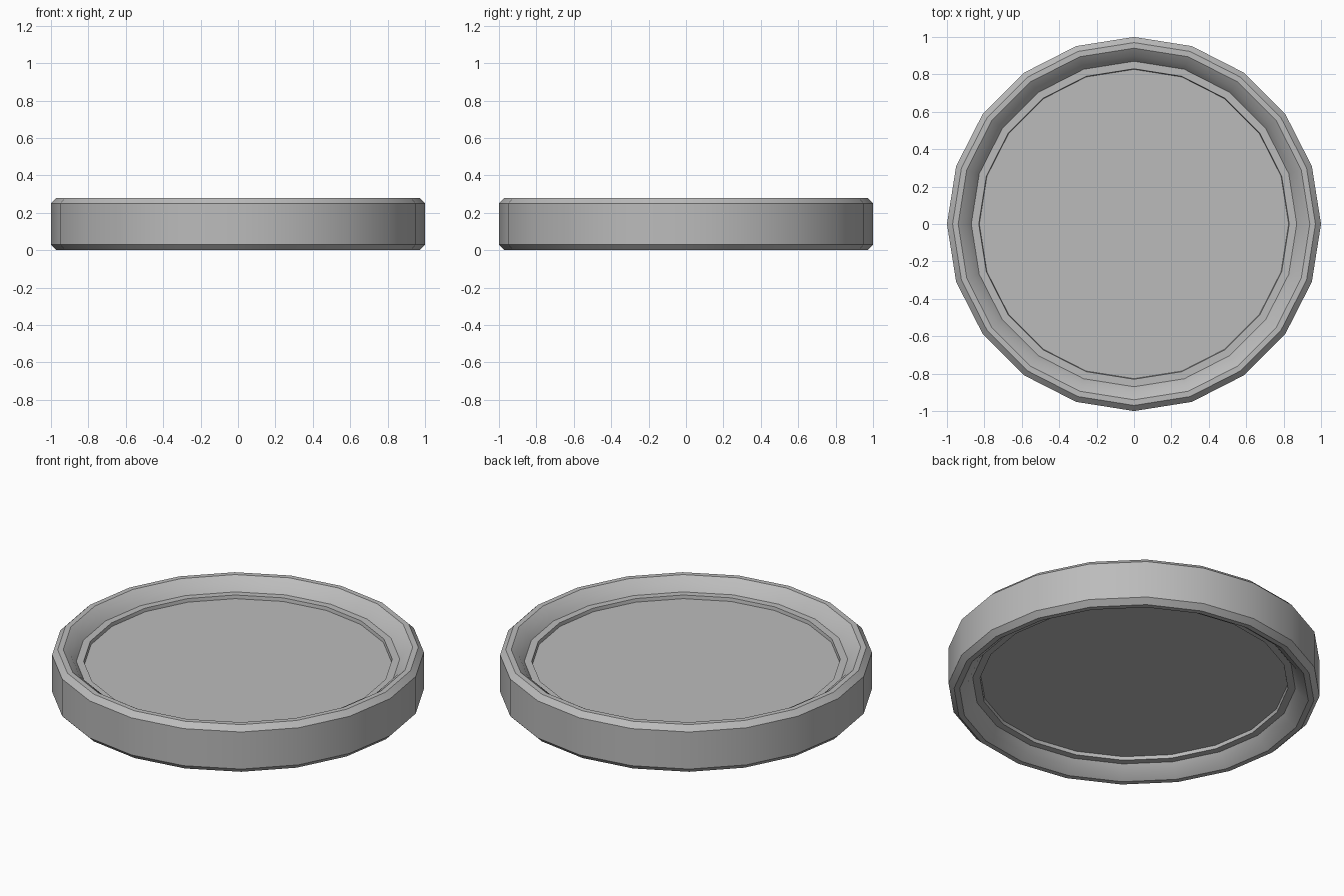
import bpy
import bmesh
import math

SIDES = 20

cube = bpy.data.objects.get("Cube")
if cube:
    bpy.data.objects.remove(cube, do_unlink=True)

grey = bpy.data.materials.new("plain grey")
grey.use_nodes = True
grey.diffuse_color = (0.5, 0.5, 0.5, 1)
grey.node_tree.nodes["Principled BSDF"].inputs["Base Color"].default_value = (0.5, 0.5, 0.5, 1)


def lathe(name, profile, closed):
    """Revolve (radius, height) points around z; cap the ends if not closed."""
    bm = bmesh.new()
    rings = []
    for r, z in profile:
        angles = [2 * math.pi * i / SIDES for i in range(SIDES)]
        rings.append([bm.verts.new((r * math.cos(a), r * math.sin(a), z)) for a in angles])
    pairs = list(zip(rings, rings[1:]))
    if closed:
        pairs.append((rings[-1], rings[0]))
    else:
        bm.faces.new(rings[0])
        bm.faces.new(rings[-1])
    for low, high in pairs:
        for i in range(SIDES):
            j = (i + 1) % SIDES
            bm.faces.new((low[i], low[j], high[j], high[i]))
    bmesh.ops.recalc_face_normals(bm, faces=bm.faces)
    mesh = bpy.data.meshes.new(name)
    bm.to_mesh(mesh)
    bm.free()
    mesh.materials.append(grey)
    obj = bpy.data.objects.new(name, mesh)
    bpy.context.collection.objects.link(obj)
    bpy.ops.object.select_all(action="DESELECT")
    obj.select_set(True)
    bpy.context.view_layer.objects.active = obj
    bpy.ops.object.shade_smooth_by_angle(angle=math.radians(30))
    return obj


# Rim: upper half of the section, mirrored about mid height
HEIGHT = 0.28
upper = [(1.0, 0.25), (0.97, 0.28), (0.94, 0.28), (0.90, 0.25),
         (0.87, 0.21), (0.83, 0.21), (0.825, 0.18)]
lower = [(r, HEIGHT - z) for r, z in reversed(upper)]
lathe("rim", upper + lower, closed=True)

# Flat panel filling the rim
lathe("centre_panel", [(0.828, 0.09), (0.828, 0.19)], closed=False)
